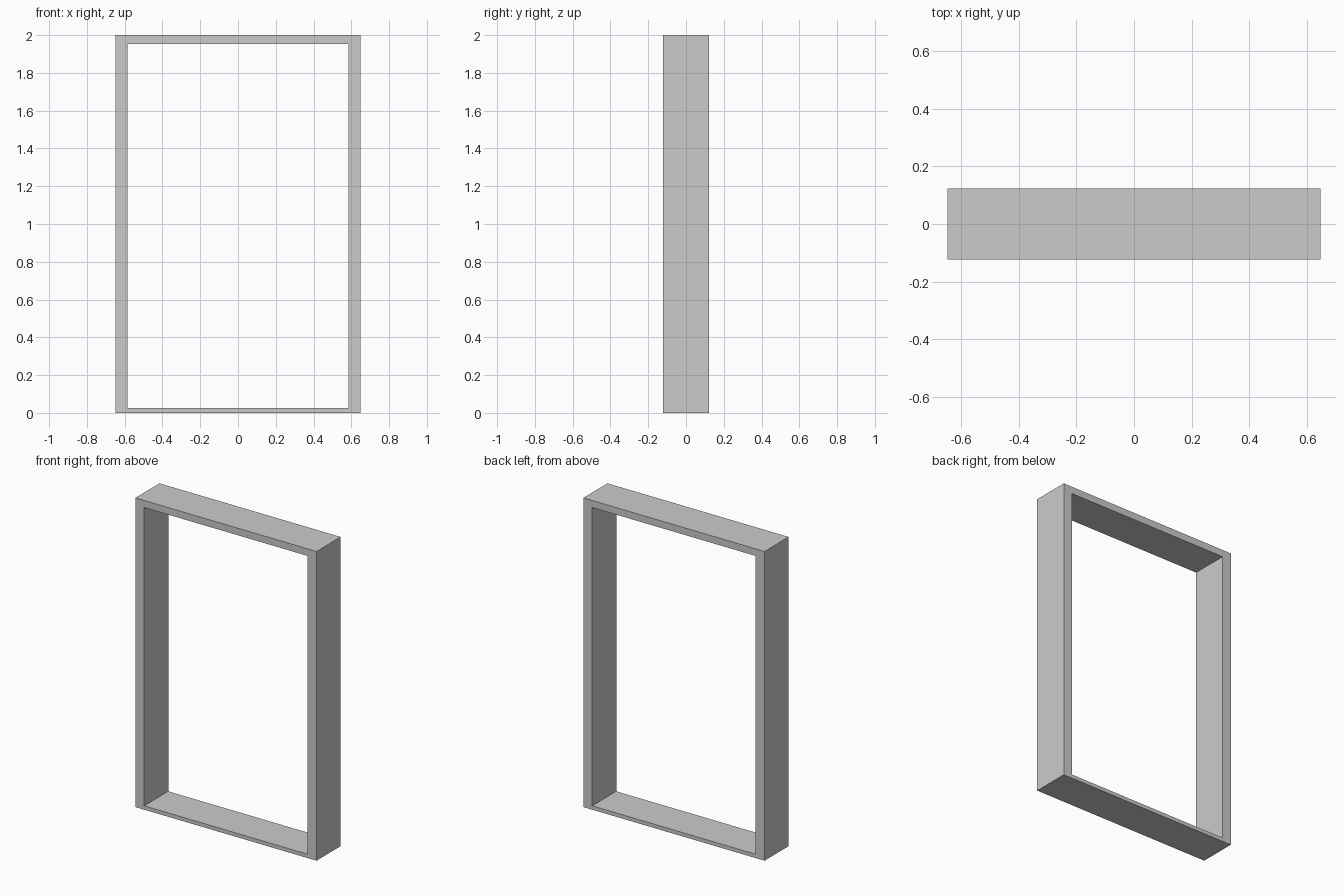
import bpy, bmesh

if "Cube" in bpy.data.objects:
    bpy.data.objects.remove(bpy.data.objects["Cube"])

HALF_W, HALF_D, HEIGHT = 0.648, 0.123, 2.0
SIDE, TOP, BOTTOM = 0.063, 0.046, 0.025   # member thicknesses


def rectangle(bm, x, z0, z1, y):
    """Corner loop of an upright rectangle at depth y."""
    return [bm.verts.new((px, y, pz))
            for px, pz in ((-x, z0), (x, z0), (x, z1), (-x, z1))]


# Rectangular frame: jambs, head and sill as one closed ring
bm = bmesh.new()
loops = []
for y in (-HALF_D, HALF_D):
    loops.append((rectangle(bm, HALF_W, 0, HEIGHT, y),
                  rectangle(bm, HALF_W - SIDE, BOTTOM, HEIGHT - TOP, y)))
(front_out, front_in), (back_out, back_in) = loops

# Bridge front face, opening, back face and outer sides
ring = [front_out, front_in, back_in, back_out]
for k in range(4):
    a, b = ring[k], ring[(k + 1) % 4]
    for i in range(4):
        j = (i + 1) % 4
        bm.faces.new((a[i], a[j], b[j], b[i]))

bmesh.ops.recalc_face_normals(bm, faces=bm.faces)
mesh = bpy.data.meshes.new("door_frame")
bm.to_mesh(mesh)
bm.free()
bpy.context.collection.objects.link(bpy.data.objects.new("door_frame", mesh))
